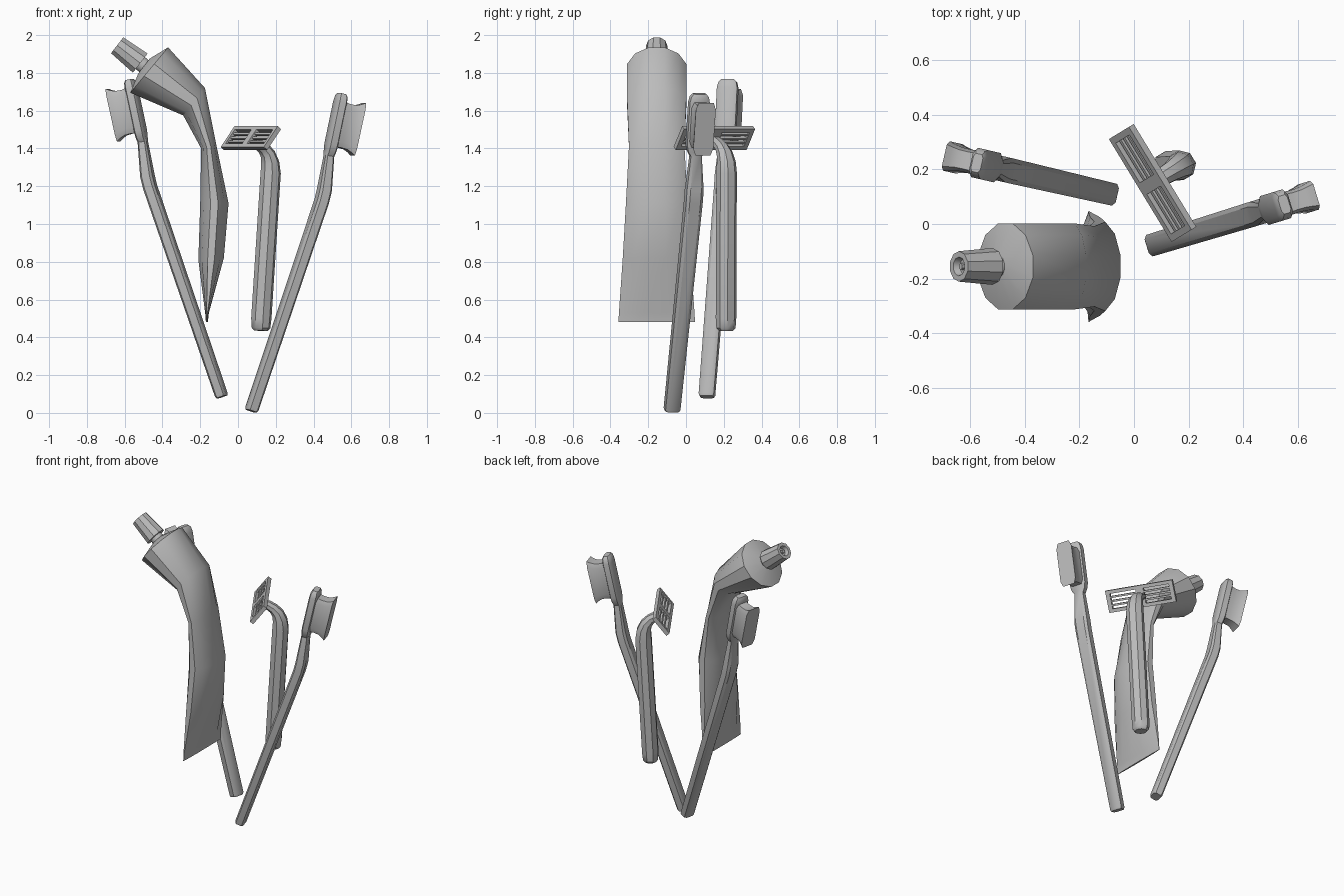
import bpy, bmesh, math
from mathutils import Vector, Matrix

cube = bpy.data.objects.get("Cube")
if cube:
    bpy.data.objects.remove(cube)

grey = bpy.data.materials.new("plain_grey")
grey.use_nodes = True
grey.diffuse_color = (0.5, 0.5, 0.5, 1)
grey.node_tree.nodes["Principled BSDF"].inputs["Base Color"].default_value = (0.5, 0.5, 0.5, 1)


def finish(name, bm, smooth_angle=35):
    bmesh.ops.recalc_face_normals(bm, faces=bm.faces)
    mesh = bpy.data.meshes.new(name)
    bm.to_mesh(mesh)
    bm.free()
    mesh.materials.append(grey)
    obj = bpy.data.objects.new(name, mesh)
    bpy.context.collection.objects.link(obj)
    bpy.ops.object.select_all(action='DESELECT')
    obj.select_set(True)
    bpy.context.view_layer.objects.active = obj
    if smooth_angle:
        bpy.ops.object.shade_smooth_by_angle(angle=math.radians(smooth_angle))
    return obj


def ngon(n):
    """Regular polygon with flat sides on its axes, one unit to each flat."""
    r = 1 / math.cos(math.pi / n)
    return [(r * math.cos((i + .5) * math.tau / n), r * math.sin((i + .5) * math.tau / n))
            for i in range(n)]


def chamfered(k):
    """Square with cut corners."""
    return [(1, -k), (1, k), (k, 1), (-k, 1), (-1, k), (-1, -k), (-k, -1), (k, -1)]


def loft(name, sections, outline, smooth_angle=35):
    """Skin over sections given as (centre, first half axis, second half axis)."""
    bm = bmesh.new()
    rings = [[bm.verts.new(c + a * u + b * v) for u, v in outline] for c, a, b in sections]
    for lo, hi in zip(rings, rings[1:]):
        for i in range(len(outline)):
            j = (i + 1) % len(outline)
            bm.faces.new((lo[i], lo[j], hi[j], hi[i]))
    bm.faces.new(rings[0])
    bm.faces.new(rings[-1])
    return finish(name, bm, smooth_angle)


def swept(origin, heading, rows):
    """Sections along a path in an upright plane: (out, height, half width, half depth, sideways)."""
    h = Vector((math.cos(heading), math.sin(heading), 0))
    w = Vector((-h.y, h.x, 0))
    up = Vector((0, 0, 1))
    pts = [Vector(origin) + h * r[0] + up * r[1] + w * r[4] for r in rows]
    result = []
    for i, r in enumerate(rows):
        tangent = (pts[min(i + 1, len(pts) - 1)] - pts[max(i - 1, 0)]).normalized()
        side = (w - tangent * w.dot(tangent)).normalized()
        result.append((pts[i], side * r[2], tangent.cross(side) * r[3]))
    return result


# Toothbrushes: one shape, turned two ways
def toothbrush(label, origin, degrees):
    heading = math.radians(degrees)
    handle = [(0, .01, .036, .026, 0), (.004, .022, .041, .03, 0), (.39, 1.12, .046, .033, 0),
              (.405, 1.18, .046, .033, 0), (.43, 1.36, .03, .024, 0), (.436, 1.385, .046, .026, 0),
              (.443, 1.42, .055, .028, 0), (.492, 1.645, .055, .028, 0),
              (.499, 1.675, .048, .026, 0), (.502, 1.69, .034, .018, 0)]
    loft(label + "_toothbrush_body", swept(origin, heading, handle), chamfered(.65))
    # Flared bristle block, square to the tilted head
    h = Vector((math.cos(heading), math.sin(heading), 0))
    w = Vector((-h.y, h.x, 0))
    up = Vector((0, 0, 1))
    along = h * .22 + up * .975
    out = h * .975 - up * .22
    centre = Vector(origin) + h * .466 + up * 1.53
    rows = [(.015, .124, .046), (.05, .118, .043), (.085, .12, .044),
            (.11, .13, .049), (.13, .143, .055)]
    loft(label + "_toothbrush_bristles",
         [(centre + out * d, along * a, w * b) for d, a, b in rows], chamfered(.75))


toothbrush("left", (.07, -.075, 0), 17)
toothbrush("right", (-.085, .11, .075), 167)

# Toothpaste tube: front edge, back edge, half width across y
MID_Y = -.155
outline_rows = [((-.170, .48), (-.160, .48), .203), ((-.174, .53), (-.154, .53), .2),
                ((-.21, .81), (-.075, .82), .18), ((-.20, 1.11), (-.05, 1.11), .163),
                ((-.195, 1.40), (-.115, 1.42), .147), ((-.29, 1.575), (-.175, 1.72), .157),
                ((-.57, 1.695), (-.37, 1.935), .157)]
tube = []
for (x1, z1), (x2, z2), half in outline_rows:
    p, q = Vector((x1, MID_Y, z1)), Vector((x2, MID_Y, z2))
    tube.append(((p + q) / 2, (q - p) / 2, Vector((0, half, 0))))
mouth = tube[-1][0]
aim = Vector((-.79, 0, .61))
across = Vector((.61, 0, .79))
side_y = Vector((0, 1, 0))


def rings(rows):
    return [(mouth + aim * d, across * r, side_y * r) for d, r in rows]


loft("toothpaste_tube", tube + rings([(.035, .05)]), ngon(12))
loft("toothpaste_neck", rings([(.02, .04), (.075, .04)]), ngon(12))
# Tapered cap with a recessed end and a small pin
loft("toothpaste_cap", rings([(.06, .064), (.215, .053), (.215, .033), (.19, .026)]), ngon(10))
loft("cap_pin", rings([(.185, .012), (.208, .01)]), ngon(6))

# Razor handle, curving up toward the head
RAZOR = math.atan2(.52, .854)
razor_rows = [(-.047, .435, .036, .034, .024), (-.046, .45, .048, .046, .024),
              (-.044, .50, .051, .05, .023), (0, 1.27, .051, .05, 0),
              (-.003, 1.325, .048, .044, 0), (-.018, 1.37, .042, .036, 0),
              (-.045, 1.402, .036, .03, 0), (-.08, 1.425, .033, .026, 0),
              (-.112, 1.442, .033, .022, 0)]
loft("razor_handle", swept((.173, .215, 0), RAZOR, razor_rows), ngon(8))

# Razor head: open frame of end bars, centre bar and long blades
length = Vector((.52, -.854, 0)).normalized()
slope = Vector((.52, .32, .79))
slope = (slope - length * slope.dot(length)).normalized()
face = length.cross(slope)
if face.z < 0:
    face = -face
frame = Matrix((length, slope, face)).transposed().to_4x4()
frame.translation = Vector((.068, .15, 1.455))
bm = bmesh.new()


def bar(x, y, z, sx, sy, sz):
    local = Matrix.Translation((x, y, z)) @ Matrix.Diagonal((sx, sy, sz, 1))
    bmesh.ops.create_cube(bm, size=1, matrix=frame @ local)


for x, wide in ((-.207, .026), (0, .05), (.207, .026)):
    bar(x, 0, 0, wide, .14, .026)
for y in (-.059, .059):
    bar(0, y, 0, .44, .022, .026)
for y in (-.026, 0, .026):
    bar(0, y, -.002, .42, .012, .016)
finish("razor_head", bm, 0)
